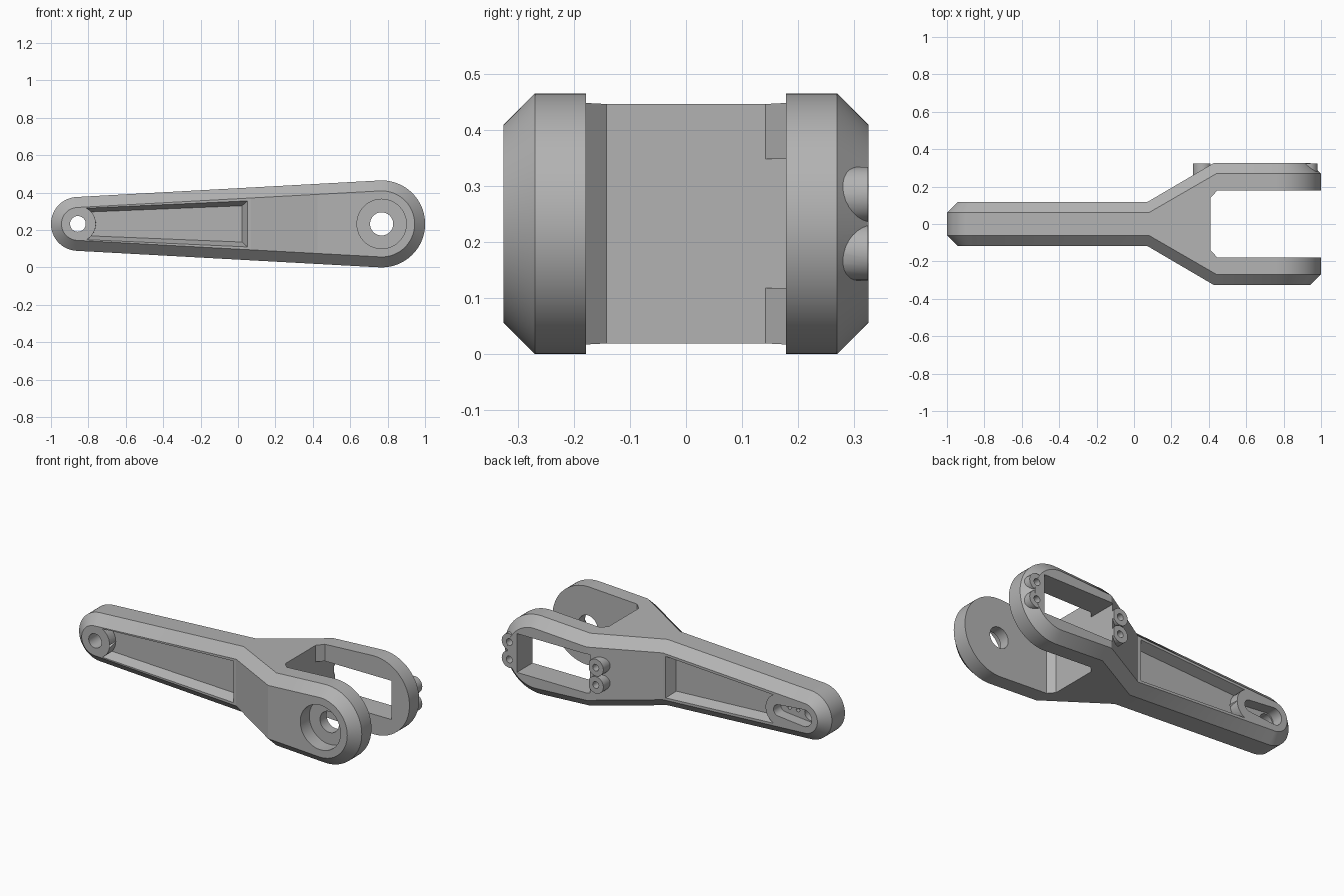
import bpy, bmesh
from math import sin, cos, acos, pi, radians

cube = bpy.data.objects.get("Cube")
if cube:
    bpy.data.objects.remove(cube)

grey = bpy.data.materials.new("Plain grey")
grey.use_nodes = True
grey.diffuse_color = (0.45, 0.45, 0.45, 1)
grey.node_tree.nodes["Principled BSDF"].inputs["Base Color"].default_value = grey.diffuse_color

MID = 0.2325                    # height of the long axis
TIP, HUB = -0.856, 0.768        # centres of the two round ends
TIP_R, HUB_R = 0.144, 0.2325
CHAMFER = 0.056
THIN, WIDE = 0.117, 0.325       # half depths of arm and fork


def make(name, bm):
    bmesh.ops.recalc_face_normals(bm, faces=bm.faces)
    mesh = bpy.data.meshes.new(name)
    bm.to_mesh(mesh)
    bm.free()
    mesh.materials.append(grey)
    obj = bpy.data.objects.new(name, mesh)
    bpy.context.collection.objects.link(obj)
    return obj


def loft(name, start, end):
    """Closed solid between two rings of 3D points."""
    bm = bmesh.new()
    a, b = ([bm.verts.new(p) for p in ring] for ring in (start, end))
    n = len(a)
    bm.faces.new(a)
    bm.faces.new(b)
    for i in range(n):
        j = (i + 1) % n
        bm.faces.new((a[i], a[j], b[j], b[i]))
    return make(name, bm)


def at_depth(points, y):
    return [(x, y, z) for x, z in points]


def prism(name, points, y0, y1):
    return loft(name, at_depth(points, y0), at_depth(points, y1))


def arc(cx, cz, r, a0, a1, n):
    return [(cx + r * cos(a0 + (a1 - a0) * i / n), cz + r * sin(a0 + (a1 - a0) * i / n))
            for i in range(n + 1)]


def circle(cx, cz, r, n=40):
    return arc(cx, cz, r, 0, 2 * pi, n)[:-1]


def combine(body, tool, operation='DIFFERENCE'):
    mod = body.modifiers.new(tool.name, 'BOOLEAN')
    mod.operation, mod.object, mod.solver = operation, tool, 'EXACT'
    bpy.context.view_layer.objects.active = body
    bpy.ops.object.modifier_apply(modifier=mod.name)
    bpy.data.objects.remove(tool)


# Side outline: two round ends joined by tangents, with stations at the bends
STEPS = 20
TANGENT = acos((TIP_R - HUB_R) / (HUB - TIP))
BEND_A, BEND_B = STEPS + 1, STEPS + 2


def outline(inset, bends):
    upper = arc(TIP, MID, TIP_R - inset, pi, TANGENT, STEPS)
    hub = arc(HUB, MID, HUB_R - inset, TANGENT, 0, STEPS)
    (x0, z0), (x1, z1) = upper[-1], hub[0]
    upper += [(x, z0 + (z1 - z0) * (x - x0) / (x1 - x0)) for x in bends] + hub
    return upper + [(x, 2 * MID - z) for x, z in upper[-2:0:-1]]


# Chamfered arm body
face_ring = outline(CHAMFER, (0.07, 0.425))
edge_ring = outline(0, (0.08, 0.44))
N = len(face_ring)
bm = bmesh.new()
rings = []
for side, ring, inset in ((-1, face_ring, 0), (-1, edge_ring, CHAMFER),
                          (1, edge_ring, CHAMFER), (1, face_ring, 0)):
    half = [THIN if min(i, N - i) <= BEND_A else WIDE for i in range(N)]
    rings.append([bm.verts.new((x, side * (h - inset), z)) for (x, z), h in zip(ring, half)])
for a, b in zip(rings, rings[1:]):
    for i in range(N):
        j = (i + 1) % N
        bm.faces.new((a[i], a[j], b[j], b[i]))
for ring in (rings[0], rings[3]):
    bm.faces.new(ring[:BEND_A + 1] + ring[N - BEND_A:])
    bm.faces.new((ring[BEND_A], ring[BEND_B], ring[N - BEND_B], ring[N - BEND_A]))
    bm.faces.new(ring[BEND_B:N - BEND_B + 1])
arm = make("forked_arm", bm)

# Fork gap with clipped inner corners
gap = [(0.41, -0.142), (0.445, -0.178), (1.2, -0.178), (1.2, 0.178), (0.445, 0.178), (0.41, 0.142)]
combine(arm, loft("fork_gap", [(x, y, -0.2) for x, y in gap], [(x, y, 0.7) for x, y in gap]))

# Screw bosses on the rear prong
bosses = [(x, MID + s * 0.0515) for x in (0.365, 0.932) for s in (-1, 1)]
for x, z in bosses:
    combine(arm, prism("screw_boss", circle(x, z, 0.05, 28), 0.21, WIDE - 0.0005), 'UNION')
for x, z in bosses:
    combine(arm, prism("screw_hole", circle(x, z, 0.02, 16), 0.23, 0.4))

# Rectangular window in the rear prong
window = [(0.41, 0.118), (0.882, 0.118), (0.882, 0.348), (0.41, 0.348)]
combine(arm, prism("window", window, 0.135, 0.4))


# Tapered pockets in both arm faces, each ending in a hollow curve
def pocket(side, centre):
    def ring(angle, right, half):
        return arc(centre, MID, 0.096, -angle, angle, 12) + [(right, MID + half), (right, MID - half)]
    rim = ring(radians(62), 0.052, 0.124)
    floor = ring(radians(42), 0.022, 0.097)
    return loft("pocket", at_depth(rim, side * (THIN + 0.002)), at_depth(floor, side * 0.06))


combine(arm, pocket(-1, TIP))
combine(arm, pocket(1, -0.70))

# Hub bore and counterbore in the front prong
combine(arm, prism("hub_counterbore", circle(HUB, MID, 0.132, 56), -0.4, -0.24))
combine(arm, prism("hub_bore", circle(HUB, MID, 0.062), -0.4, -0.1))

# Tip bore, with a tapered slot and pin holes on the rear
slot = arc(TIP, MID, 0.05, pi / 2, 3 * pi / 2, 16) + arc(-0.69, MID, 0.034, -pi / 2, pi / 2, 12)
combine(arm, prism("tip_slot", slot, 0.05, 0.2))
combine(arm, prism("tip_bore", circle(TIP, MID, 0.042), -0.2, 0.2))
for x in (-0.77, -0.715):
    combine(arm, prism("pin_hole", circle(x, MID, 0.012, 12), 0.0, 0.1))

# Smooth curved walls, crisp edges
bpy.context.view_layer.objects.active = arm
arm.select_set(True)
bpy.ops.object.shade_smooth_by_angle(angle=radians(25))
